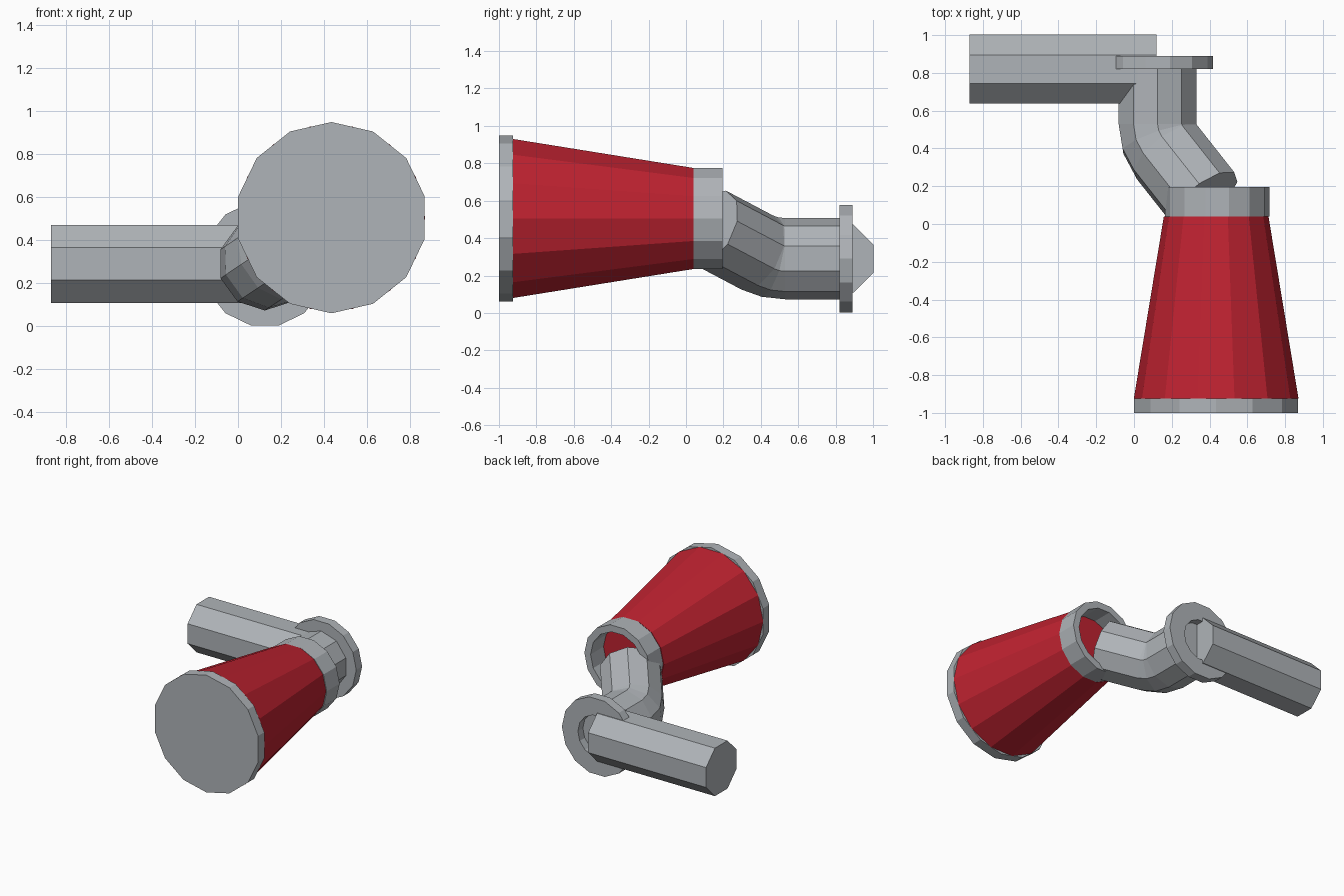
import bpy, bmesh, math
from mathutils import Vector, Matrix

if "Cube" in bpy.data.objects:
    bpy.data.objects.remove(bpy.data.objects["Cube"])


def material(name, rgb):
    m = bpy.data.materials.new(name)
    m.diffuse_color = (*rgb, 1)
    m.use_nodes = True
    m.node_tree.nodes["Principled BSDF"].inputs["Base Color"].default_value = m.diffuse_color
    return m


GREY = material("grey metal", (0.43, 0.455, 0.48))
RED = material("red", (0.52, 0.016, 0.03))


def ring_y(x, z, y, r, n, flat_top=False):
    """Polygon around the y axis, a vertex or a flat at the top."""
    off = math.pi / n if flat_top else 0
    return [Vector((x + r * math.sin(off + math.tau * i / n), y,
                    z + r * math.cos(off + math.tau * i / n))) for i in range(n)]


def loft(name, rings, mat, cap_start=False, cap_end=False, closed=False):
    """Skin a run of equal-sided rings."""
    bm = bmesh.new()
    loops = [[bm.verts.new(p) for p in ring] for ring in rings]
    pairs = list(zip(loops, loops[1:]))
    if closed:
        pairs.append((loops[-1], loops[0]))
    n = len(loops[0])
    for a, b in pairs:
        for i in range(n):
            j = (i + 1) % n
            bm.faces.new((a[i], a[j], b[j], b[i]))
    if cap_start:
        bm.faces.new(loops[0])
    if cap_end:
        bm.faces.new(loops[-1])
    bmesh.ops.recalc_face_normals(bm, faces=bm.faces[:])
    mesh = bpy.data.meshes.new(name)
    bm.to_mesh(mesh)
    bm.free()
    mesh.materials.append(mat)
    obj = bpy.data.objects.new(name, mesh)
    bpy.context.collection.objects.link(obj)
    return obj


# Cone body with front cover and rear collar
CX, CZ = 0.435, 0.505
loft("front_cover", [ring_y(CX, CZ, y, 0.445, 14) for y in (-1.0, -0.925)],
     GREY, True, True)
loft("cone_body", [ring_y(CX, CZ, -0.925, 0.436, 14, True),
                   ring_y(CX, CZ, 0.04, 0.277, 14, True)], RED, True, True)
loft("rear_collar", [ring_y(CX + 0.005, CZ, y, r, 14, True) for y, r in
                     ((0.04, 0.277), (0.195, 0.277), (0.195, 0.225), (0.04, 0.225))],
     GREY, closed=True)

# Bent pipe: straight, two-step elbow turning about its inner edge, straight
PX, PZ, PR = 0.125, 0.29, 0.217
side = Vector((0.83, 0, 0.556)).normalized()
pivot = Vector((PX, 0.53, PZ)) + side * PR
axis = Vector((0, -1, 0)).cross(side)
base = ring_y(PX, PZ, 0.53, PR, 10)
rings = [ring_y(PX, PZ, 0.83, PR, 10), base]
for step in (1, 2):
    rot = Matrix.Rotation(math.radians(21.75 * step), 3, axis)
    rings.append([pivot + rot @ (p - pivot) for p in base])
run = rot @ Vector((0, -1, 0)) * 0.345
rings.append([p + run for p in rings[-1]])
loft("bent_pipe", rings, GREY, True, True)

# Flange ring at the back of the pipe
loft("flange", [ring_y(PX, PZ, y, r, 14, True) for y, r in
                ((0.82, 0.294), (0.89, 0.294), (0.89, 0.16), (0.82, 0.16))],
     GREY, closed=True)

# Octagonal side arm
arm = []
for x in (-0.87, 0.12):
    angles = [math.tau * (i + 0.5) / 8 for i in range(8)]
    arm.append([Vector((x, 0.82 + 0.197 * math.cos(a), PZ + 0.197 * math.sin(a)))
                for a in angles])
loft("side_arm", arm, GREY, True, True)
